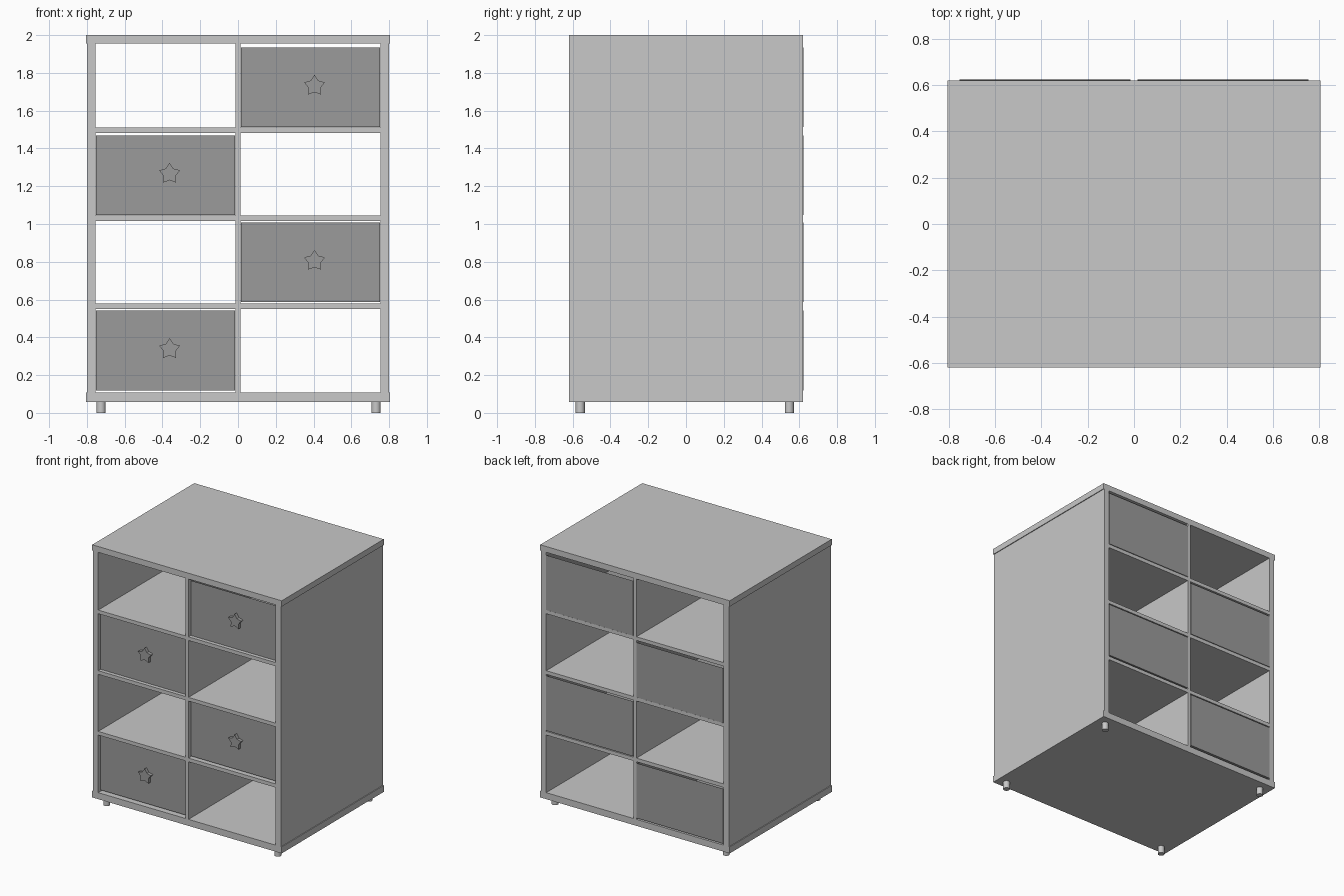
import bpy, bmesh, math
from mathutils import Matrix

if "Cube" in bpy.data.objects:
    bpy.data.objects.remove(bpy.data.objects["Cube"])


def material(name, v):
    m = bpy.data.materials.new(name)
    m.diffuse_color = (v, v, v, 1)
    m.use_nodes = True
    m.node_tree.nodes["Principled BSDF"].inputs["Base Color"].default_value = m.diffuse_color
    return m


LIGHT = material("light grey", 0.58)
DARK = material("mid grey", 0.33)


def finish(bm, name, mat):
    bmesh.ops.recalc_face_normals(bm, faces=bm.faces)
    me = bpy.data.meshes.new(name)
    bm.to_mesh(me)
    bm.free()
    me.materials.append(mat)
    ob = bpy.data.objects.new(name, me)
    bpy.context.collection.objects.link(ob)
    return ob


def add_box(bm, x0, x1, y0, y1, z0, z1):
    m = Matrix.Translation(((x0 + x1) / 2, (y0 + y1) / 2, (z0 + z1) / 2))
    m = m @ Matrix.Diagonal((x1 - x0, y1 - y0, z1 - z0, 1))
    bmesh.ops.create_cube(bm, size=1, matrix=m)


def box(name, mat, *dims):
    bm = bmesh.new()
    add_box(bm, *dims)
    return finish(bm, name, mat)


D = 0.62  # half depth

# Carcass boards
box("top_board", LIGHT, -0.806, 0.806, -D, D, 1.955, 2.0)
box("bottom_board", LIGHT, -0.806, 0.806, -D, D, 0.057, 0.107)
box("left_side", LIGHT, -0.8, -0.755, -D, D, 0.107, 1.955)
box("right_side", LIGHT, 0.755, 0.8, -D, D, 0.107, 1.955)
box("centre_divider", LIGHT, -0.013, 0.013, -D, D, 0.107, 1.955)

# Shelves on both sides of the divider
for i, z in enumerate((0.55, 1.017, 1.483)):
    box(f"left_shelf_{i+1}", LIGHT, -0.755, -0.013, -D, D, z, z + 0.028)
    box(f"right_shelf_{i+1}", LIGHT, 0.013, 0.755, -D, D, z, z + 0.028)

# Feet
for sx, x in (("left", -0.725), ("right", 0.731)):
    for sy, y in (("front", -0.56), ("back", 0.547)):
        bm = bmesh.new()
        bmesh.ops.create_cone(bm, cap_ends=True, segments=24, radius1=0.024,
                              radius2=0.024, depth=0.057,
                              matrix=Matrix.Translation((x, y, 0.0285)))
        ob = finish(bm, f"{sy}_{sx}_foot", LIGHT)
        for p in ob.data.polygons:
            p.use_smooth = len(p.vertices) == 4


def drawer(name, x0, x1, z0):
    # Open-topped box
    z1, y0, y1, t = z0 + 0.422, -0.595, 0.623, 0.02
    bm = bmesh.new()
    add_box(bm, x0, x1, y0, y1, z0, z1)
    bm.faces.ensure_lookup_table()
    bm.normal_update()
    top = max(bm.faces, key=lambda f: f.calc_center_median().z)
    bmesh.ops.inset_region(bm, faces=[top], thickness=t)
    for v in top.verts:
        v.co.z -= 0.4
    # keep the pocket walls by extruding only the inset face downwards
    finish(bm, name, DARK)


def star_knob(name, x, z):
    # Five-pointed star plate
    bm = bmesh.new()
    vs = []
    for k in range(10):
        r = 0.058 if k % 2 == 0 else 0.034
        a = math.pi / 2 + k * math.pi / 5
        vs.append(bm.verts.new((x + r * math.cos(a), -0.594, z + r * math.sin(a))))
    f = bm.faces.new(vs)
    ext = bmesh.ops.extrude_face_region(bm, geom=[f], use_keep_orig=True)
    for v in ext["geom"]:
        if isinstance(v, bmesh.types.BMVert):
            v.co.y = -0.619
    finish(bm, name, DARK)


# Drawers alternate between left and right columns
for i, z in enumerate((0.119, 0.586, 1.047, 1.513)):
    if i % 2 == 0:
        drawer(f"drawer_{i+1}", -0.753, -0.016, z)
        star_knob(f"star_knob_{i+1}", -0.362, z + 0.219)
    else:
        drawer(f"drawer_{i+1}", 0.016, 0.753, z)
        star_knob(f"star_knob_{i+1}", 0.405, z + 0.219)
